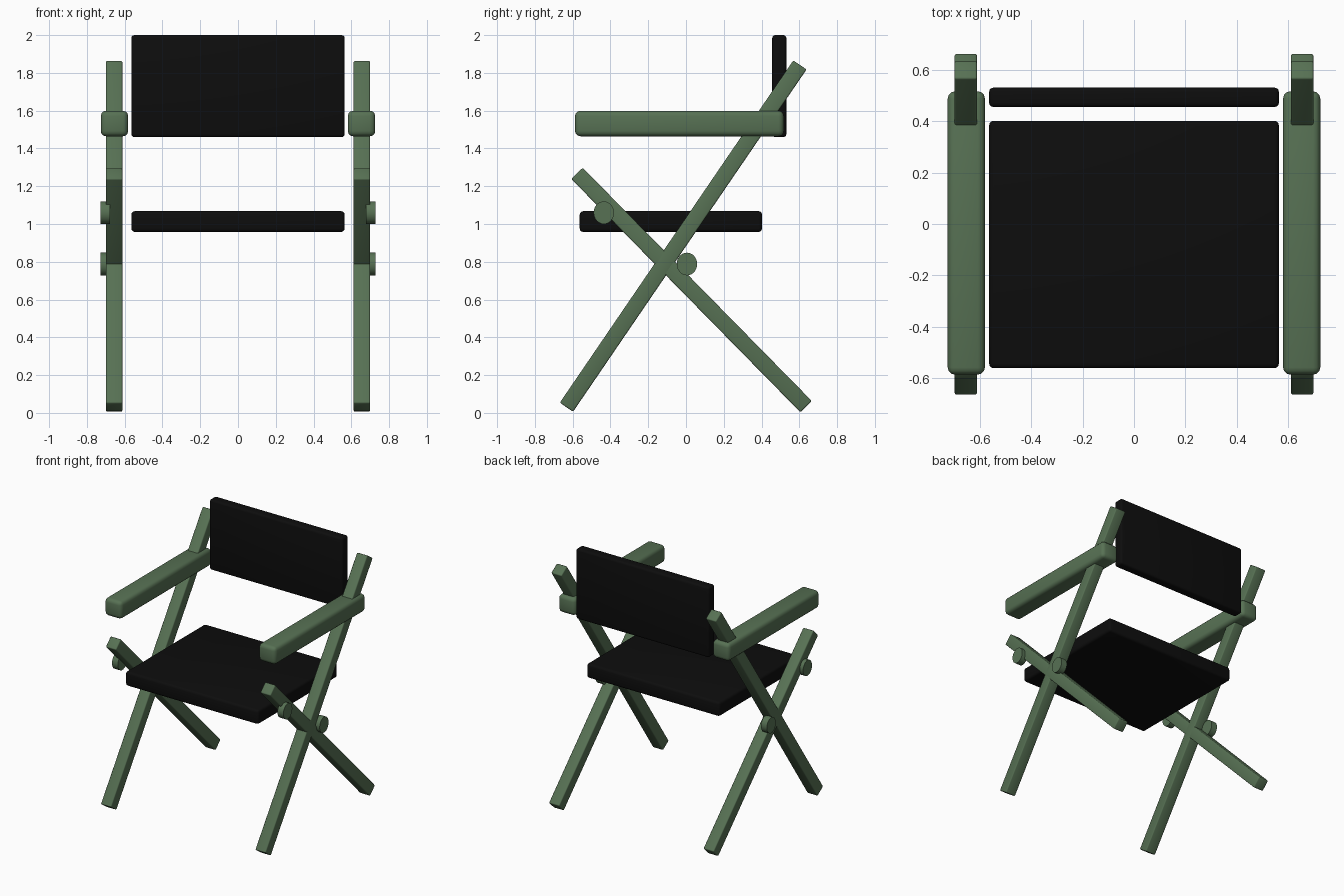
import bpy
import bmesh
import math
from mathutils import Matrix, Vector

default = bpy.data.objects.get("Cube")
if default:
    bpy.data.objects.remove(default, do_unlink=True)


def make_material(name, rgb):
    mat = bpy.data.materials.new(name)
    mat.use_nodes = True
    colour = (*rgb, 1.0)
    mat.diffuse_color = colour
    mat.node_tree.nodes["Principled BSDF"].inputs["Base Color"].default_value = colour
    return mat


GREEN = make_material("olive green paint", (0.095, 0.165, 0.088))
BLACK = make_material("black canvas", (0.004, 0.004, 0.004))


def finish(name, bm, mat, location, tilt=0.0):
    mesh = bpy.data.meshes.new(name)
    bm.to_mesh(mesh)
    bm.free()
    mesh.materials.append(mat)
    obj = bpy.data.objects.new(name, mesh)
    bpy.context.collection.objects.link(obj)
    obj.location = location
    obj.rotation_euler.x = tilt
    bpy.ops.object.select_all(action="DESELECT")
    obj.select_set(True)
    bpy.context.view_layer.objects.active = obj
    bpy.ops.object.shade_smooth_by_angle(angle=math.radians(35))
    return obj


def rounded_box(name, location, size, radius, mat, tilt=0.0):
    bm = bmesh.new()
    bmesh.ops.create_cube(bm, size=1)
    bmesh.ops.scale(bm, vec=size, verts=bm.verts)
    bmesh.ops.bevel(bm, geom=bm.edges[:], offset=radius, segments=3,
                    profile=0.5, affect="EDGES")
    return finish(name, bm, mat, location, tilt)


def beam(name, x, start, end, mat):
    """Square bar between two (y, z) points in a side plane."""
    a, b = Vector(start), Vector(end)
    d = b - a
    mid = (a + b) / 2
    return rounded_box(name, (x, mid.x, mid.y), (0.088, 0.085, d.length),
                       0.008, mat, math.atan2(-d.x, d.y))


def knob(name, x, y, z):
    """Flat, slightly oval disc facing sideways."""
    bm = bmesh.new()
    bmesh.ops.create_cone(bm, cap_ends=True, segments=32, radius1=0.06,
                          radius2=0.06, depth=0.05,
                          matrix=Matrix.Rotation(math.pi / 2, 4, "Y"))
    bmesh.ops.scale(bm, vec=(1, 0.9, 1), verts=bm.verts)
    return finish(name, bm, GREEN, (x, y, z))


# Canvas seat and backrest
rounded_box("seat", (0, -0.08, 1.013), (1.13, 0.965, 0.11), 0.018, BLACK)
rounded_box("backrest", (0, 0.494, 1.73), (1.13, 0.075, 0.54), 0.016, BLACK)

# Crossed legs, armrest and pivot knobs on each side
for side, s in (("left", 1), ("right", -1)):
    x = s * 0.656
    beam(side + "_back_post_leg", x, (-0.633, 0.03), (0.603, 1.842), GREEN)
    beam(side + "_seat_support_leg", x, (0.636, 0.033), (-0.577, 1.268), GREEN)
    rounded_box(side + "_armrest", (s * 0.654, -0.035, 1.532),
                (0.145, 1.105, 0.135), 0.028, GREEN)
    knob(side + "_upper_knob", s * 0.703, -0.435, 1.06)
    knob(side + "_pivot_knob", s * 0.703, 0.005, 0.788)
